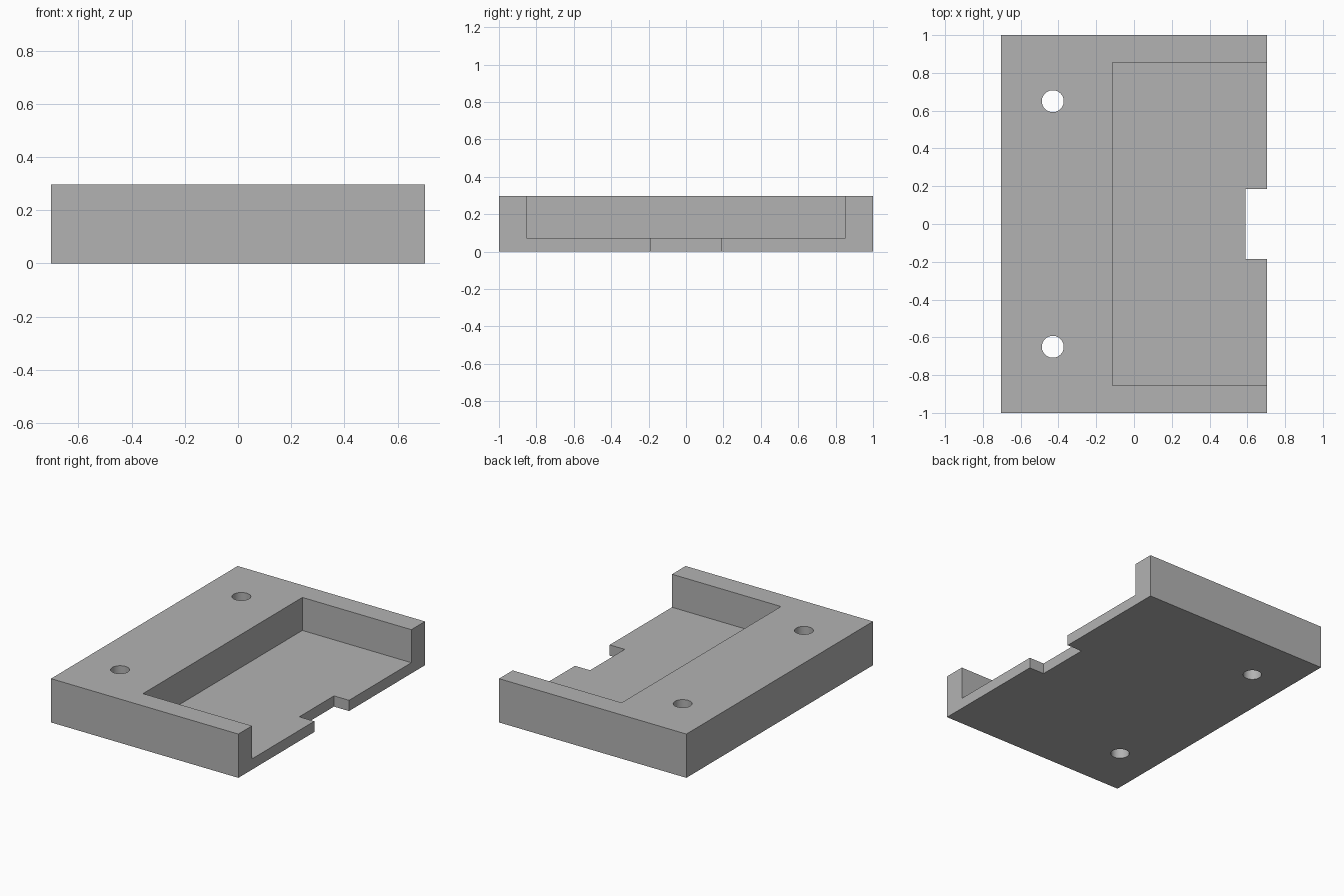
import bpy

cube = bpy.data.objects.get("Cube")
if cube:
    bpy.data.objects.remove(cube, do_unlink=True)

HALF_X, HALF_Y, HEIGHT = 0.703, 1.0, 0.297
FLOOR = 0.073

grey = bpy.data.materials.new("plain grey")
grey.use_nodes = True
colour = (0.45, 0.45, 0.45, 1)
grey.diffuse_color = colour
grey.node_tree.nodes["Principled BSDF"].inputs["Base Color"].default_value = colour


def box(name, low, high):
    """Box between two opposite corners."""
    centre = [(a + b) / 2 for a, b in zip(low, high)]
    bpy.ops.mesh.primitive_cube_add(size=1, location=centre)
    obj = bpy.context.object
    obj.name = name
    obj.scale = [b - a for a, b in zip(low, high)]
    bpy.ops.object.transform_apply(location=True, rotation=False, scale=True)
    obj.data.materials.append(grey)
    return obj


def cut(target, cutter):
    """Subtract the cutter from the target, then discard it."""
    cutter.hide_render = True
    mod = target.modifiers.new("cut", 'BOOLEAN')
    mod.operation = 'DIFFERENCE'
    mod.solver = 'EXACT'
    mod.object = cutter
    bpy.ops.object.select_all(action='DESELECT')
    target.select_set(True)
    bpy.context.view_layer.objects.active = target
    bpy.ops.object.modifier_apply(modifier=mod.name)
    bpy.data.objects.remove(cutter, do_unlink=True)


# Solid block
tray = box("tray_block", (-HALF_X, -HALF_Y, 0), (HALF_X, HALF_Y, HEIGHT))

# Pocket open to the top and the left side
cut(tray, box("pocket_cutter", (-0.115, -0.854, FLOOR), (1, 0.854, 1)))

# Notch in the edge of the pocket floor
cut(tray, box("notch_cutter", (0.59, -0.186, -1), (1, 0.186, 1)))

# Two through holes
for side in (-1, 1):
    bpy.ops.mesh.primitive_cylinder_add(vertices=48, radius=0.058, depth=2,
                                        location=(-0.43, side * 0.65, 0))
    hole = bpy.context.object
    hole.data.materials.append(grey)
    cut(tray, hole)

# Smooth hole walls, crisp edges elsewhere
tray.select_set(True)
bpy.context.view_layer.objects.active = tray
bpy.ops.object.shade_smooth_by_angle()
